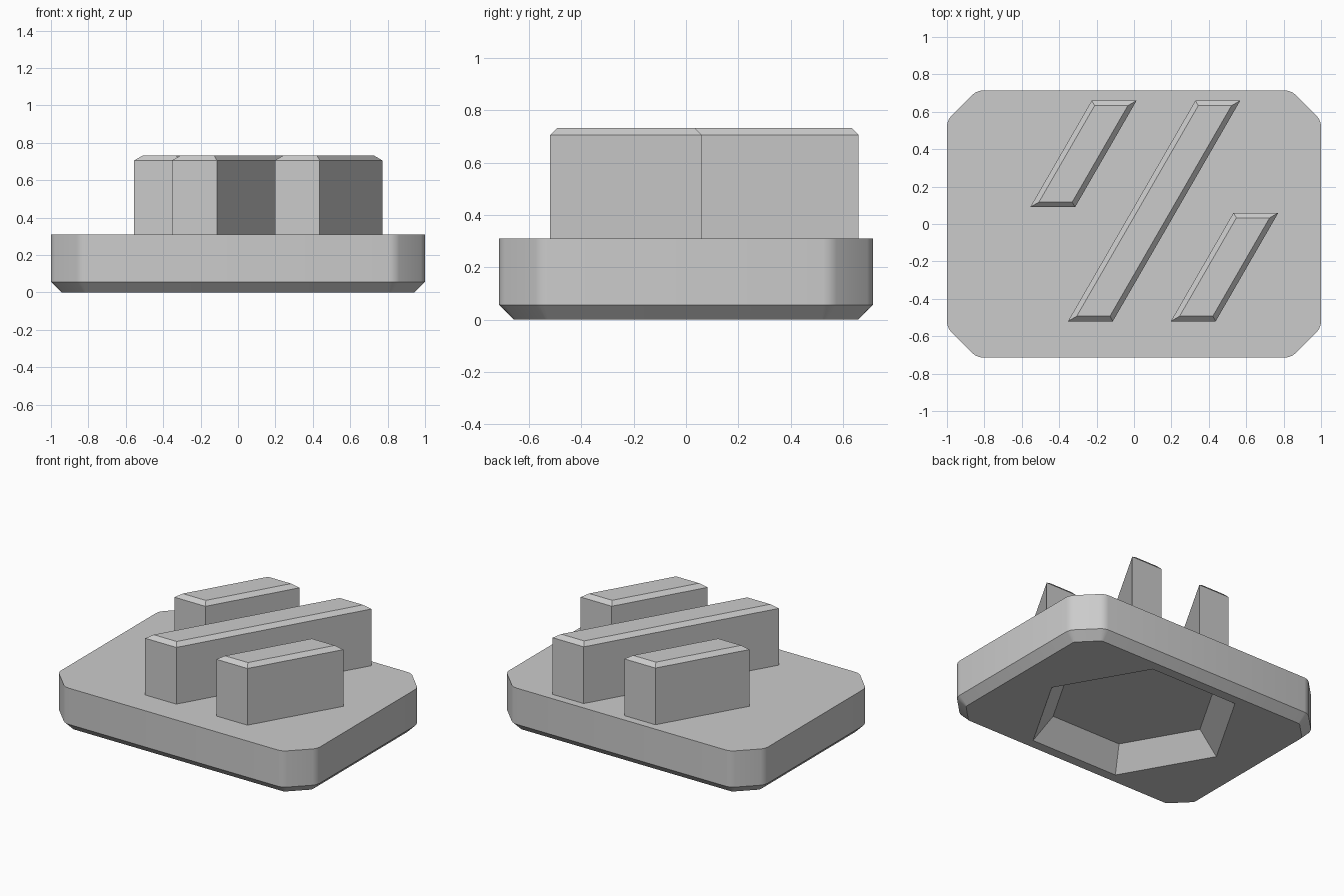
import bpy, bmesh
from math import radians, tan

cube = bpy.data.objects.get("Cube")
if cube:
    bpy.data.objects.remove(cube)

grey = bpy.data.materials.new("light grey")
grey.use_nodes = True
COLOUR = (0.6, 0.6, 0.6, 1)
grey.diffuse_color = COLOUR
grey.node_tree.nodes["Principled BSDF"].inputs["Base Color"].default_value = COLOUR

BASE_TOP, BAR_TOP = 0.31, 0.733


def prism(bm, outline, z0, z1):
    """Extrude a counter-clockwise outline from z0 up to z1."""
    low = bm.faces.new([bm.verts.new((x, y, z0)) for x, y in outline])
    top = bmesh.ops.extrude_face_region(bm, geom=[low])["geom"]
    for v in top:
        if isinstance(v, bmesh.types.BMVert):
            v.co.z = z1
    bmesh.ops.recalc_face_normals(bm, faces=bm.faces)


def bevel(bm, edges, width, segments=1):
    bmesh.ops.bevel(bm, geom=edges, offset=width, offset_type='OFFSET',
                    segments=segments, profile=0.5, affect='EDGES')


def level_edges(bm, z):
    return [e for e in bm.edges if all(abs(v.co.z - z) < 1e-4 for v in e.verts)]


def finish(bm, name):
    mesh = bpy.data.meshes.new(name)
    bm.to_mesh(mesh)
    bm.free()
    mesh.materials.append(grey)
    obj = bpy.data.objects.new(name, mesh)
    bpy.context.collection.objects.link(obj)
    return obj


# Base plate: rectangle with cut, softened corners and a chamfered underside
hx, hy, cut = 1.0, 0.714, 0.16
outline = [(-hx + cut, -hy), (hx - cut, -hy), (hx, -hy + cut), (hx, hy - cut),
           (hx - cut, hy), (-hx + cut, hy), (-hx, hy - cut), (-hx, -hy + cut)]
bm = bmesh.new()
prism(bm, outline, 0, BASE_TOP)
upright = [e for e in bm.edges if abs(e.verts[0].co.z - e.verts[1].co.z) > 0.1]
bevel(bm, upright, 0.03, 3)
bevel(bm, level_edges(bm, 0), 0.057)
base = finish(bm, "base_plate")

# Tapered hexagonal socket cut into the underside
DEPTH, OUTER, INNER = 0.15, 0.68, 0.545
bpy.ops.mesh.primitive_cone_add(vertices=6, radius1=OUTER * 2 - INNER, radius2=INNER,
                                depth=DEPTH * 2, rotation=(0, 0, radians(30)))
cutter = bpy.context.object
cutter.name = "socket_cutter"
cutter.hide_render = True
cutter.data.materials.append(grey)
socket = base.modifiers.new("socket", 'BOOLEAN')
socket.operation = 'DIFFERENCE'
socket.solver = 'EXACT'
socket.object = cutter
bpy.ops.object.select_all(action='DESELECT')
base.select_set(True)
bpy.context.view_layer.objects.active = base
bpy.ops.object.modifier_apply(modifier="socket")
bpy.data.objects.remove(cutter)
bpy.ops.object.shade_smooth_by_angle(angle=radians(25))

# Slanted bars: front-left corner, then front and back edges
WIDTH, LEAN = 0.24, tan(radians(30))
for name, x, y0, y1 in (("short_bar_back", -0.555, 0.09, 0.66),
                        ("long_bar", -0.353, -0.52, 0.66),
                        ("short_bar_front", 0.197, -0.52, 0.06)):
    shift = (y1 - y0) * LEAN
    bm = bmesh.new()
    prism(bm, [(x, y0), (x + WIDTH, y0), (x + WIDTH + shift, y1), (x + shift, y1)],
          BASE_TOP - 0.01, BAR_TOP)
    bevel(bm, level_edges(bm, BAR_TOP), 0.027)
    finish(bm, name)
